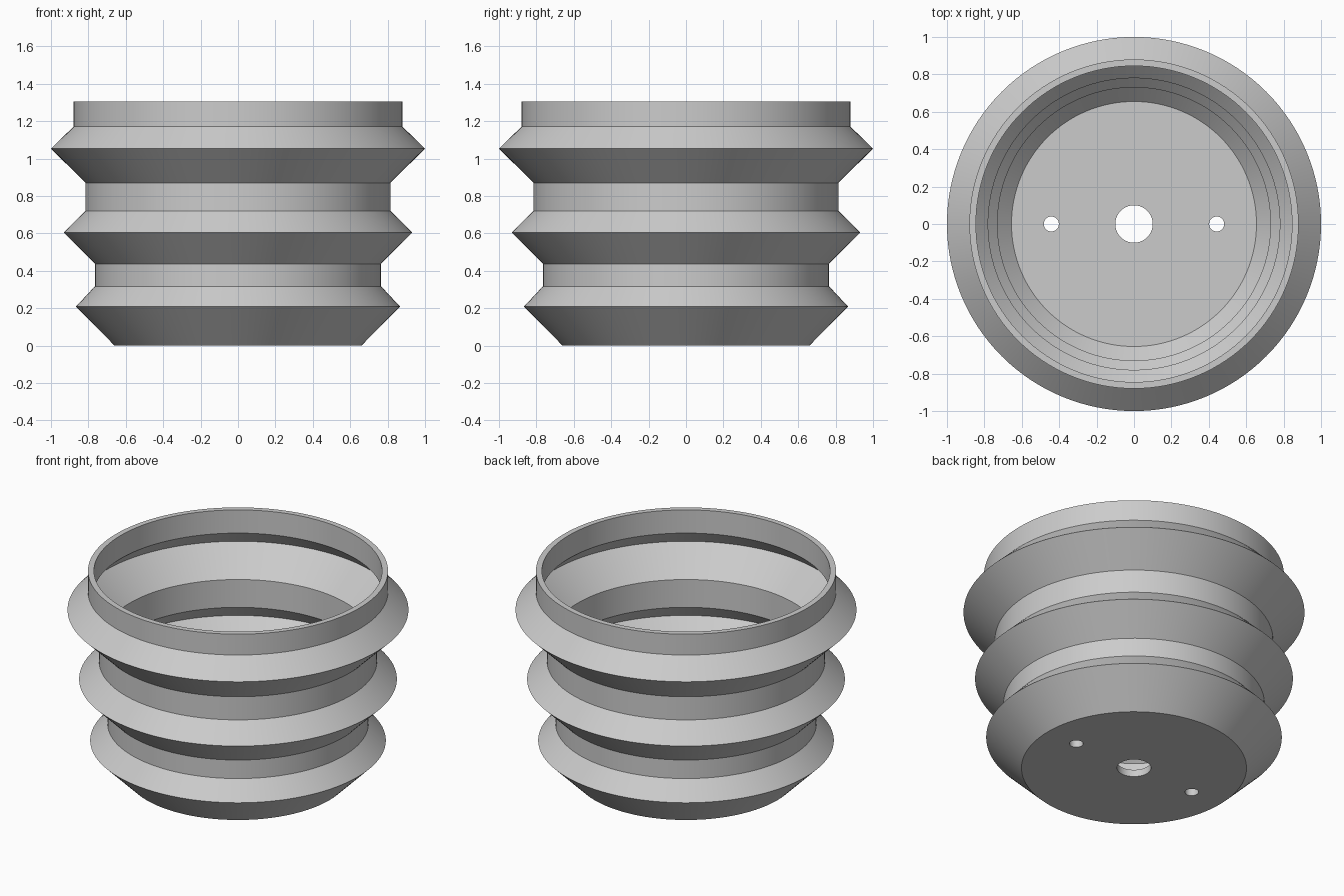
import bpy
import bmesh
import math

cube = bpy.data.objects.get("Cube")
if cube:
    bpy.data.objects.remove(cube, do_unlink=True)

SEGMENTS = 128
WALL = 0.035          # wall thickness
SLOPE = 0.05          # horizontal offset of a 45 degree wall
CORNER = 0.015        # height shift of the inner corners
FLOOR = 0.045         # floor thickness

# Each pleat: tip radius, tip height, neck radius, neck bottom, neck top
PLEATS = [
    (0.867, 0.208, 0.765, 0.317, 0.437),
    (0.932, 0.605, 0.815, 0.72, 0.87),
    (1.0, 1.053, 0.88, 1.17, 1.305),
]

grey = bpy.data.materials.new("light grey")
grey.use_nodes = True
colour = (0.6, 0.6, 0.6, 1)
grey.diffuse_color = colour
grey.node_tree.nodes["Principled BSDF"].inputs["Base Color"].default_value = colour


def lathe(name, profile):
    """Turn a closed (radius, height) profile around the z axis."""
    bm = bmesh.new()
    rings = []
    for r, z in profile:
        ring = []
        for i in range(SEGMENTS):
            a = math.tau * i / SEGMENTS
            ring.append(bm.verts.new((r * math.cos(a), r * math.sin(a), z)))
        rings.append(ring)
    for k, ring in enumerate(rings):
        nxt = rings[(k + 1) % len(rings)]
        for i in range(SEGMENTS):
            j = (i + 1) % SEGMENTS
            bm.faces.new((ring[i], ring[j], nxt[j], nxt[i]))
    bmesh.ops.recalc_face_normals(bm, faces=bm.faces)
    mesh = bpy.data.meshes.new(name)
    bm.to_mesh(mesh)
    bm.free()
    obj = bpy.data.objects.new(name, mesh)
    bpy.context.collection.objects.link(obj)
    mesh.materials.append(grey)
    return obj


# Pleated cup: outer and inner walls, floor with a central hole
outer = [(0.1, 0), (0.66, 0)]
inner = [(0.1, FLOOR), (0.66 + FLOOR - SLOPE, FLOOR)]
for tip, tip_z, neck, low, high in PLEATS:
    outer += [(tip, tip_z), (neck, low), (neck, high)]
    rim = high == PLEATS[-1][-1]
    inner += [(tip - SLOPE, tip_z), (neck - WALL, low - CORNER),
              (neck - WALL, high if rim else high + CORNER)]
cup = lathe("pleated_cup", outer + inner[::-1])

# Two small holes through the floor
for side in (-1, 1):
    bpy.ops.mesh.primitive_cylinder_add(vertices=48, radius=0.04, depth=0.2,
                                        location=(side * 0.442, 0, 0.02))
    cutter = bpy.context.object
    cutter.name = "hole_cutter"
    cutter.hide_render = True
    cutter.data.materials.append(grey)
    cut = cup.modifiers.new("hole", 'BOOLEAN')
    cut.operation = 'DIFFERENCE'
    cut.solver = 'EXACT'
    cut.object = cutter
    bpy.context.view_layer.objects.active = cup
    bpy.ops.object.modifier_apply(modifier=cut.name)
    bpy.data.objects.remove(cutter, do_unlink=True)

# Smooth walls with crisp pleat edges
bpy.ops.object.select_all(action='DESELECT')
cup.select_set(True)
bpy.context.view_layer.objects.active = cup
bpy.ops.object.shade_smooth_by_angle(angle=math.radians(30))
